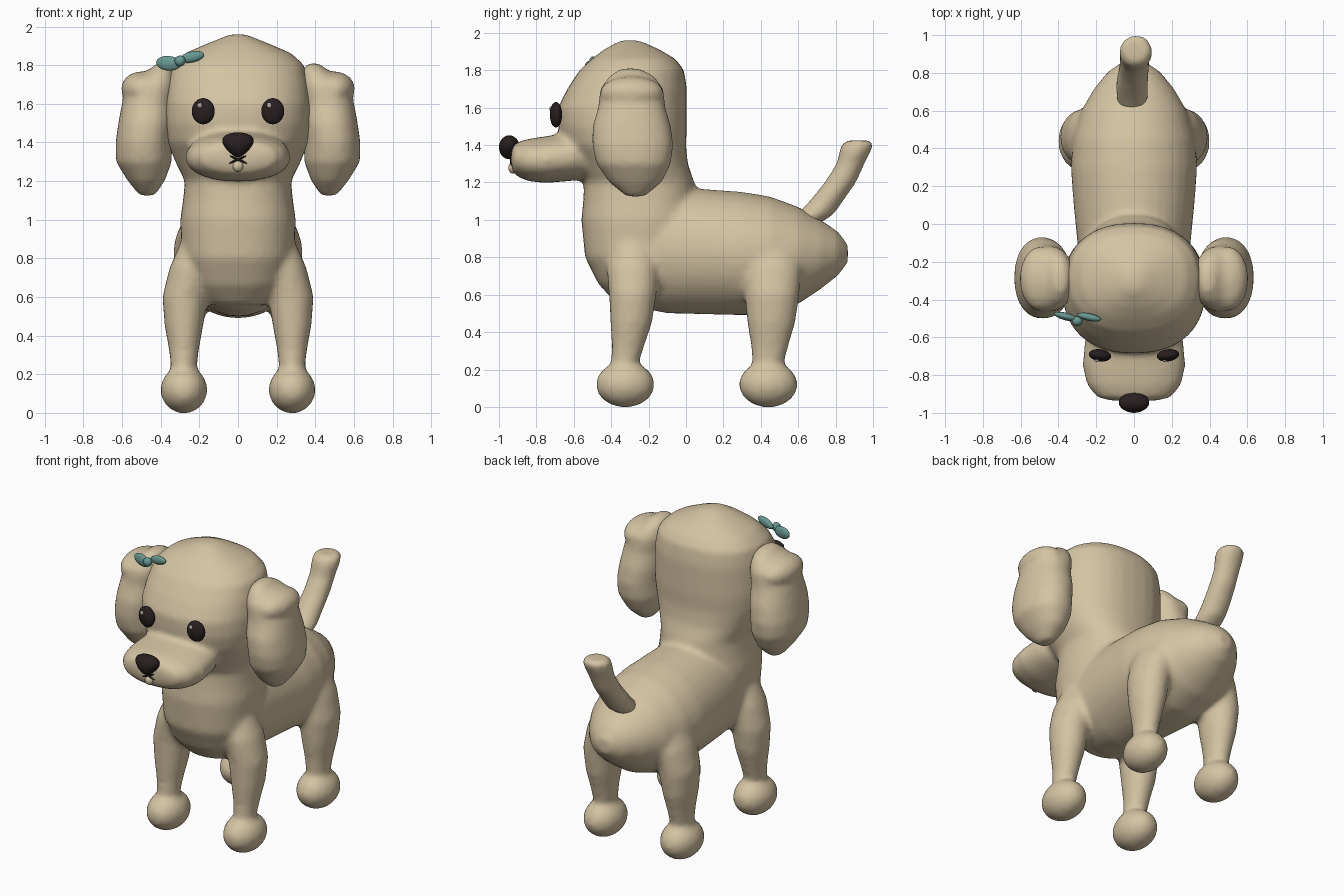
import bpy, bmesh, math
from mathutils import Matrix, Vector, Euler

cube = bpy.data.objects.get("Cube")
if cube:
    bpy.data.objects.remove(cube, do_unlink=True)


def material(name, color):
    mat = bpy.data.materials.new(name)
    mat.use_nodes = True
    mat.diffuse_color = (*color, 1)
    bsdf = next(n for n in mat.node_tree.nodes if n.type == "BSDF_PRINCIPLED")
    bsdf.inputs["Base Color"].default_value = (*color, 1)
    bsdf.inputs["Roughness"].default_value = 0.8
    return mat


COAT = material("cream coat", (0.66, 0.55, 0.365))
DARK = material("dark brown", (0.022, 0.014, 0.014))
TEAL = material("teal ribbon", (0.14, 0.31, 0.28))
SHINE = material("eye shine", (0.5, 0.45, 0.4))


def loft(bm, rings, axis="z", power=2.0, sides=32):
    """Closed tube through rings of (x, y, z, half width, half depth)."""
    loops = []
    for x, y, z, ru, rv in rings:
        loop = []
        for i in range(sides):
            a = math.tau * i / sides
            c, s = math.cos(a), math.sin(a)
            u = ru * math.copysign(abs(c) ** (2 / power), c)
            v = rv * math.copysign(abs(s) ** (2 / power), s)
            offset = Vector((u, v, 0)) if axis == "z" else Vector((u, 0, v))
            loop.append(bm.verts.new(Vector((x, y, z)) + offset))
        loops.append(loop)
    for low, high in zip(loops, loops[1:]):
        for i in range(sides):
            j = (i + 1) % sides
            bm.faces.new((low[i], low[j], high[j], high[i]))
    bm.faces.new(loops[0][::-1])
    bm.faces.new(loops[-1])


def ellipsoid(bm, center, radii, tilt=(0, 0, 0)):
    turn = Euler([math.radians(a) for a in tilt]).to_matrix().to_4x4()
    matrix = Matrix.Translation(center) @ turn @ Matrix.Diagonal((*radii, 1))
    return bmesh.ops.create_uvsphere(bm, u_segments=24, v_segments=14, radius=1, matrix=matrix)["verts"]


def finish(name, bm, mat, melt=False):
    """Turn the bmesh into a smooth object; melt fuses its volumes together."""
    bmesh.ops.recalc_face_normals(bm, faces=bm.faces)
    mesh = bpy.data.meshes.new(name)
    for face in bm.faces:
        face.smooth = True
    bm.to_mesh(mesh)
    bm.free()
    mesh.materials.append(mat)
    obj = bpy.data.objects.new(name, mesh)
    bpy.context.collection.objects.link(obj)
    if melt:
        remesh = obj.modifiers.new("fuse", "REMESH")
        remesh.mode = "VOXEL"
        remesh.voxel_size = 0.018
        remesh.use_smooth_shade = True
        relax = obj.modifiers.new("relax", "SMOOTH")
        relax.factor = 0.5
        relax.iterations = 8
    return obj


def blob(name, mat, center, radii, tilt=(0, 0, 0)):
    bm = bmesh.new()
    ellipsoid(bm, center, radii, tilt)
    return finish(name, bm, mat)


# Torso
bm = bmesh.new()
loft(bm, [(0, y, z, w, h) for y, z, w, h in (
    (-.45, .85, .2, .2), (-.3, .82, .28, .28), (-.1, .84, .3, .34),
    (.1, .83, .32, .335), (.3, .82, .335, .33), (.45, .81, .325, .315),
    (.6, .81, .28, .26), (.72, .815, .21, .185), (.81, .82, .135, .12),
    (.865, .82, .05, .05))], axis="y")

# Chest, neck and head
loft(bm, [(0, y, z, w, d) for z, y, w, d in (
    (.56, -.25, .15, .13), (.66, -.25, .24, .22), (.8, -.25, .29, .29),
    (1, -.25, .3, .31), (1.1, -.25, .285, .3), (1.2, -.25, .275, .295),
    (1.3, -.29, .325, .3), (1.4, -.33, .365, .33), (1.5, -.34, .38, .345),
    (1.6, -.34, .378, .345), (1.7, -.315, .367, .32), (1.8, -.29, .343, .28),
    (1.86, -.28, .28, .225), (1.91, -.29, .165, .15), (1.96, -.3, .04, .05))],
    power=2.3)

# Muzzle
loft(bm, [(0, y, z, w, h) for y, z, w, h in (
    (-.935, 1.33, .13, .05), (-.915, 1.325, .2, .085), (-.85, 1.32, .25, .112),
    (-.75, 1.322, .273, .125), (-.6, 1.34, .26, .13), (-.45, 1.34, .2, .12))],
    axis="y", power=2.2)

# Legs and paws
for side in (-1, 1):
    for shin, foot, depth in ((-.285, -.325, 1), (.46, .44, 1.15)):
        loft(bm, [(side * x, shin + (foot - shin) * bend, z, w, d * depth)
                  for z, x, w, d, bend in (
            (.9, .2, .09, .1, 0), (.75, .24, .115, .14, 0), (.6, .275, .117, .127, 0),
            (.45, .28, .1, .112, .2), (.33, .28, .078, .088, .6), (.24, .28, .068, .075, 1),
            (.12, .28, .06, .06, 1))])
        ellipsoid(bm, (side * .28, foot, .12), (.122, .158, .123))
finish("body", bm, COAT, melt=True)

# Floppy ears, each with a folded roll at the top
for side, label in ((1, "left"), (-1, "right")):
    bm = bmesh.new()
    loft(bm, [(side * x, y, z, w, d) for z, x, y, w, d in (
        (1.125, .47, -.27, .04, .05), (1.2, .475, -.27, .095, .14),
        (1.3, .487, -.28, .145, .2), (1.4, .488, -.285, .146, .217),
        (1.5, .475, -.29, .145, .21), (1.6, .465, -.29, .137, .18),
        (1.7, .44, -.29, .125, .17), (1.77, .4, -.29, .07, .12),
        (1.81, .39, -.3, .03, .05))], power=2.2)
    ellipsoid(bm, (side * .5, -.29, 1.68), (.107, .172, .088))
    finish(label + "_ear", bm, COAT, melt=True)

# Upturned tail
bm = bmesh.new()
loft(bm, [(x, y, z, w, d) for z, x, y, w, d in (
    (.95, -.01, .6, .07, .07), (1.03, -.01, .69, .085, .1), (1.1, -.01, .75, .085, .09),
    (1.2, 0, .825, .08, .085), (1.3, .005, .88, .08, .075), (1.37, .01, .905, .088, .085),
    (1.41, .01, .92, .085, .085), (1.425, .01, .925, .06, .06))])
finish("tail", bm, COAT, melt=True)

# Nose, narrowing towards the bottom
bm = bmesh.new()
for vert in ellipsoid(bm, (0, -.945, 1.388), (.075, .055, .064)):
    vert.co.x *= 1 + .45 * (vert.co.z - 1.388) / .064
finish("nose", bm, DARK)

# Mouth strokes and tongue tip
for side, label in ((1, "left"), (-1, "right")):
    blob(label + "_mouth_stroke", DARK, (0, -.928, 1.312), (.056, .014, .007), (0, side * 24, 0))
blob("tongue", COAT, (0, -.925, 1.278), (.028, .025, .03))

# Eyes with a small shine
for side, label in ((1, "left"), (-1, "right")):
    blob(label + "_eye", DARK, (side * .18, -.695, 1.562), (.06, .032, .068), (0, 0, side * 8))
    blob(label + "_eye_shine", SHINE, (side * .18 - .018, -.722, 1.592), (.012, .008, .014))

# Ribbon bow
blob("bow_knot", TEAL, (-.3, -.515, 1.822), (.028, .026, .028))
blob("bow_right_loop", TEAL, (-.36, -.49, 1.81), (.066, .02, .038), (0, 5, -14))
blob("bow_left_loop", TEAL, (-.238, -.493, 1.843), (.066, .02, .028), (0, -12, -12))
